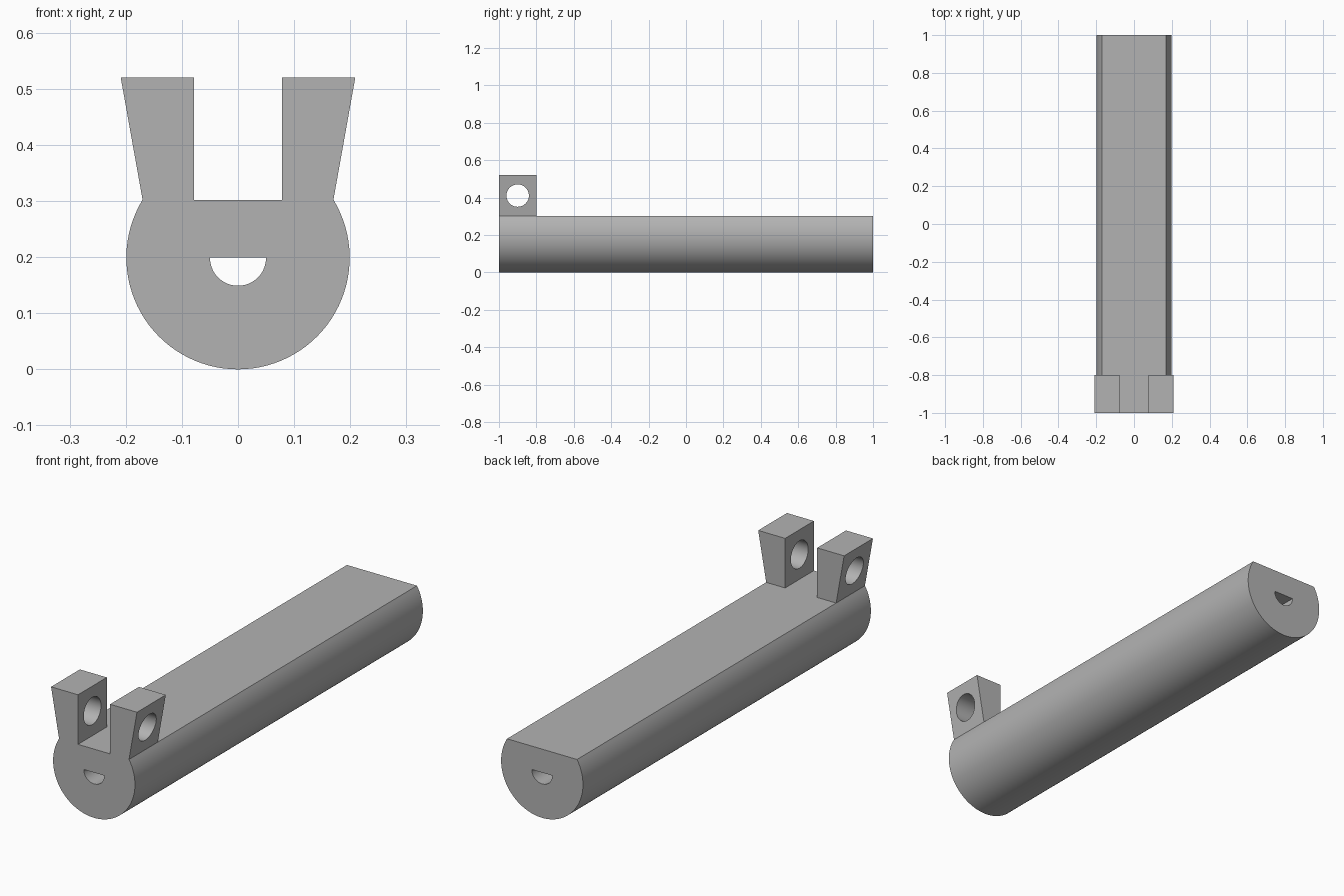
import bpy
import bmesh
from math import sin, cos, pi, asin, radians
from mathutils import Vector

if "Cube" in bpy.data.objects:
    bpy.data.objects.remove(bpy.data.objects["Cube"], do_unlink=True)

grey = bpy.data.materials.new("plain grey")
grey.use_nodes = True
GREY = (0.45, 0.45, 0.45, 1)
grey.diffuse_color = GREY
grey.node_tree.nodes["Principled BSDF"].inputs["Base Color"].default_value = GREY


def arc(cx, cz, r, start, end, steps):
    """Points along an arc, both ends included."""
    span = end - start
    return [(cx + r * cos(start + span * i / steps),
             cz + r * sin(start + span * i / steps)) for i in range(steps + 1)]


def pierced_prism(name, outline, hole, place, travel, adjust=None):
    """Fill an outline with a hole, extrude it, optionally move its vertices."""
    bm = bmesh.new()
    edges = []
    for loop in (outline, hole):
        verts = [bm.verts.new(place(a, b)) for a, b in loop]
        edges += [bm.edges.new((verts[i - 1], v)) for i, v in enumerate(verts)]
    bmesh.ops.triangle_fill(bm, use_beauty=True, edges=edges)
    moved = bmesh.ops.extrude_face_region(bm, geom=bm.faces[:])["geom"]
    end = [g for g in moved if isinstance(g, bmesh.types.BMVert)]
    bmesh.ops.translate(bm, verts=end, vec=Vector(travel))
    if adjust:
        for v in end:
            adjust(v)
    bmesh.ops.recalc_face_normals(bm, faces=bm.faces[:])
    mesh = bpy.data.meshes.new(name)
    bm.to_mesh(mesh)
    bm.free()
    mesh.materials.append(grey)
    obj = bpy.data.objects.new(name, mesh)
    bpy.context.collection.objects.link(obj)
    bpy.ops.object.select_all(action='DESELECT')
    obj.select_set(True)
    bpy.context.view_layer.objects.active = obj
    bpy.ops.object.shade_smooth_by_angle(angle=radians(30))
    return obj


# Long round bar with a flat top and a half-round bore
R, FLAT, TOP = 0.199, 0.302, 0.52
tip = asin((FLAT - R) / R)
pierced_prism("bar", arc(0, R, R, pi - tip, 2 * pi + tip, 64),
              arc(0, R, 0.05, pi, 2 * pi, 24),
              lambda x, z: (x, -1, z), (0, 2, 0))

# Pair of flared lugs with a round cross hole
eye = arc(-0.9, 0.411, 0.06, 0, 2 * pi, 40)[:-1]
block = [(-1, FLAT), (-0.8, FLAT), (-0.8, TOP), (-1, TOP)]
for side, name in ((1, "left_lug"), (-1, "right_lug")):
    def flare(v):
        v.co.x = side * (0.17 + 0.039 * (v.co.z - FLAT) / (TOP - FLAT))
    pierced_prism(name, block, eye, lambda y, z: (side * 0.078, y, z),
                  (side * 0.1, 0, 0), flare)
